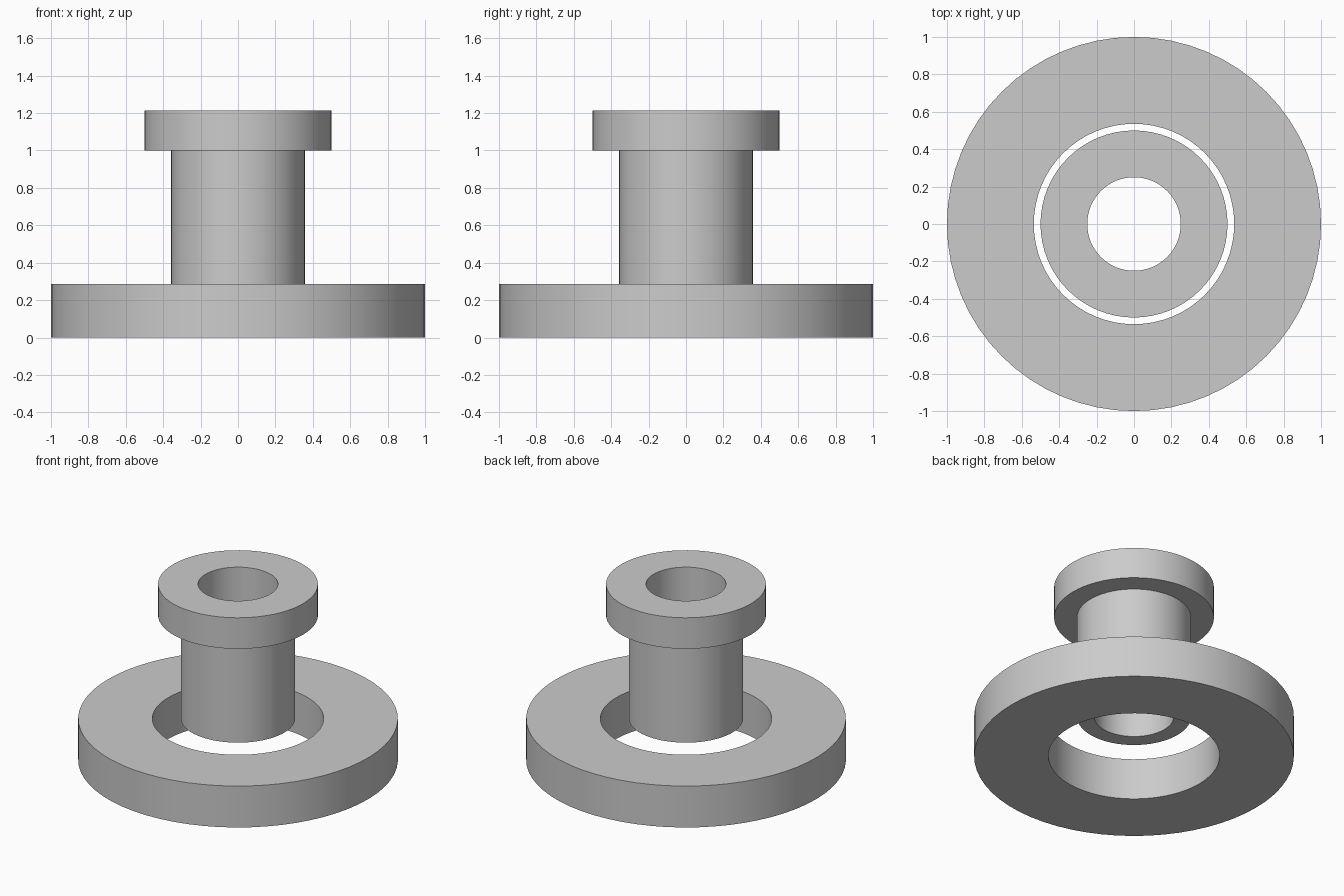
import bpy
import bmesh
import math

cube = bpy.data.objects.get("Cube")
if cube:
    bpy.data.objects.remove(cube, do_unlink=True)

SEGMENTS = 64
UNIT = 1 / 28  # radius of the base ring is 28 units

grey = bpy.data.materials.new("plain grey")
grey.use_nodes = True
colour = (0.6, 0.6, 0.6, 1)
grey.diffuse_color = colour
grey.node_tree.nodes["Principled BSDF"].inputs["Base Color"].default_value = colour


def lathe(name, profile):
    """Spin a closed (radius, height) profile around the z axis."""
    bm = bmesh.new()
    rings = []
    for r, z in profile:
        ring = []
        for i in range(SEGMENTS):
            a = math.tau * i / SEGMENTS
            ring.append(bm.verts.new((r * UNIT * math.cos(a), r * UNIT * math.sin(a), z * UNIT)))
        rings.append(ring)
    for k, low in enumerate(rings):
        high = rings[(k + 1) % len(rings)]
        for i in range(SEGMENTS):
            j = (i + 1) % SEGMENTS
            bm.faces.new((low[i], low[j], high[j], high[i]))
    bmesh.ops.recalc_face_normals(bm, faces=bm.faces)
    mesh = bpy.data.meshes.new(name)
    bm.to_mesh(mesh)
    bm.free()
    mesh.materials.append(grey)
    obj = bpy.data.objects.new(name, mesh)
    bpy.context.collection.objects.link(obj)
    bpy.ops.object.select_all(action="DESELECT")
    obj.select_set(True)
    bpy.context.view_layer.objects.active = obj
    bpy.ops.object.shade_smooth_by_angle(angle=math.radians(30))
    return obj


# Wide loose ring on the ground
lathe("base_ring", [(15, 0), (28, 0), (28, 8), (15, 8)])

# Hollow flanged sleeve, its foot level with the top of the ring
lathe("flanged_sleeve", [(7, 8), (10, 8), (10, 28), (14, 28), (14, 34), (7, 34)])
